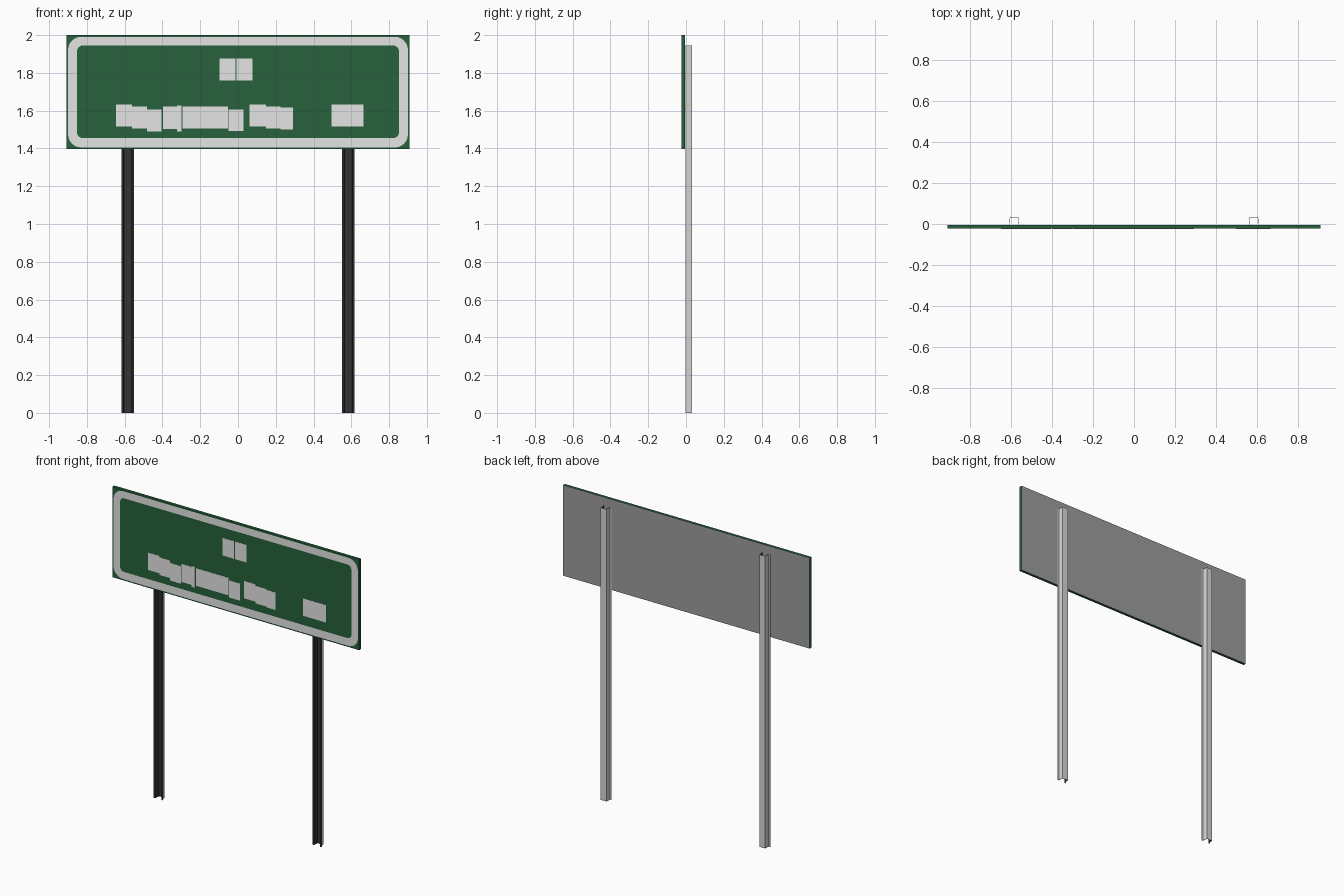
import bpy, bmesh, math

cube = bpy.data.objects.get("Cube")
if cube:
    bpy.data.objects.remove(cube, do_unlink=True)

FRONT, BACK = -0.023, -0.004      # board faces
POST_BACK = 0.033


def material(name, rgb):
    m = bpy.data.materials.new(name)
    m.use_nodes = True
    m.diffuse_color = (*rgb, 1)
    m.node_tree.nodes["Principled BSDF"].inputs["Base Color"].default_value = (*rgb, 1)
    return m


green = material("sign green", (0.021, 0.12, 0.045))
white = material("reflective white", (0.78, 0.78, 0.78))
grey = material("board back grey", (0.34, 0.34, 0.34))
metal = material("galvanised metal", (0.68, 0.68, 0.68))
dark = material("dark post inside", (0.033, 0.033, 0.033))


def finish(name, bm, *mats):
    mesh = bpy.data.meshes.new(name)
    bm.to_mesh(mesh)
    bm.free()
    for m in mats:
        mesh.materials.append(m)
    obj = bpy.data.objects.new(name, mesh)
    bpy.context.collection.objects.link(obj)


def box(name, x0, x1, y0, y1, z0, z1, *mats):
    bm = bmesh.new()
    bmesh.ops.create_cube(bm, size=1)
    for v in bm.verts:
        v.co.x = x1 if v.co.x > 0 else x0
        v.co.y = y1 if v.co.y > 0 else y0
        v.co.z = z1 if v.co.z > 0 else z0
    bm.normal_update()
    if len(mats) > 1:             # second colour goes on the rear face
        for f in bm.faces:
            f.material_index = int(f.normal.y > 0.9)
    finish(name, bm, *mats)


def rounded_rect(half_x, z0, z1, r, steps=6):
    pts = []
    corners = ((half_x - r, z1 - r), (r - half_x, z1 - r),
               (r - half_x, z0 + r), (half_x - r, z0 + r))
    for i, (cx, cz) in enumerate(corners):
        for k in range(steps + 1):
            a = math.pi / 2 * (i + k / steps)
            pts.append((cx + r * math.cos(a), cz + r * math.sin(a)))
    return pts


# Board with a grey rear face
box("sign_board", -0.908, 0.908, FRONT, BACK, 1.397, 2.0, green, grey)

# Rounded white border
bm = bmesh.new()
outer = [bm.verts.new((x, FRONT - 0.001, z)) for x, z in rounded_rect(0.9, 1.405, 1.991, 0.07)]
inner = [bm.verts.new((x, FRONT - 0.001, z)) for x, z in rounded_rect(0.852, 1.455, 1.945, 0.03)]
for i in range(len(outer)):
    j = (i + 1) % len(outer)
    bm.faces.new((outer[i], outer[j], inner[j], inner[i]))
finish("white_border", bm, white)

# Plain white panels: left, right, bottom, top
panels = [
    (-0.097, -0.012, 1.759, 1.876), (-0.007, 0.078, 1.759, 1.876),
    (-0.647, -0.562, 1.516, 1.632), (-0.562, -0.483, 1.505, 1.622),
    (-0.483, -0.404, 1.489, 1.606), (-0.398, -0.324, 1.502, 1.622),
    (-0.324, -0.298, 1.489, 1.628), (-0.293, -0.054, 1.505, 1.622),
    (-0.049, 0.03, 1.492, 1.606), (0.062, 0.147, 1.516, 1.632),
    (0.147, 0.226, 1.505, 1.622), (0.226, 0.292, 1.5, 1.616),
    (0.496, 0.58, 1.516, 1.632), (0.58, 0.665, 1.516, 1.632),
]
for i, (x0, x1, z0, z1) in enumerate(panels):
    box(f"white_panel_{i + 1}", x0, x1, FRONT - 0.001, FRONT, z0, z1, white)


# Hat-section posts, open to the front and dark inside
def post(name, cx, height=1.945):
    t = 0.002
    y = BACK + 0.0005
    half_out = [(0.034, y + t), (0.024, y + t), (0.021, POST_BACK)]
    half_in = [(0.034, y), (0.024 - t, y), (0.021 - t, POST_BACK - t)]

    def full(half):
        return [(-a, b) for a, b in half] + half[::-1]

    profile = full(half_out) + full(half_in)[::-1]
    count = len(profile)
    bm = bmesh.new()
    low, high = [[bm.verts.new((cx + a, b, z)) for a, b in profile] for z in (0, height)]
    for i in range(count):
        j = (i + 1) % count
        f = bm.faces.new((low[i], low[j], high[j], high[i]))
        f.material_index = int(count // 2 <= i < count - 1)
    # Thin strips close the sheet at both ends
    for ring in (low, high):
        for i in range(count // 2 - 1):
            bm.faces.new((ring[i], ring[i + 1], ring[count - 2 - i], ring[count - 1 - i]))
    bmesh.ops.recalc_face_normals(bm, faces=bm.faces[:])
    finish(name, bm, metal, dark)


for side, x in (("right", -0.584), ("left", 0.584)):
    post(side + "_post", x)
